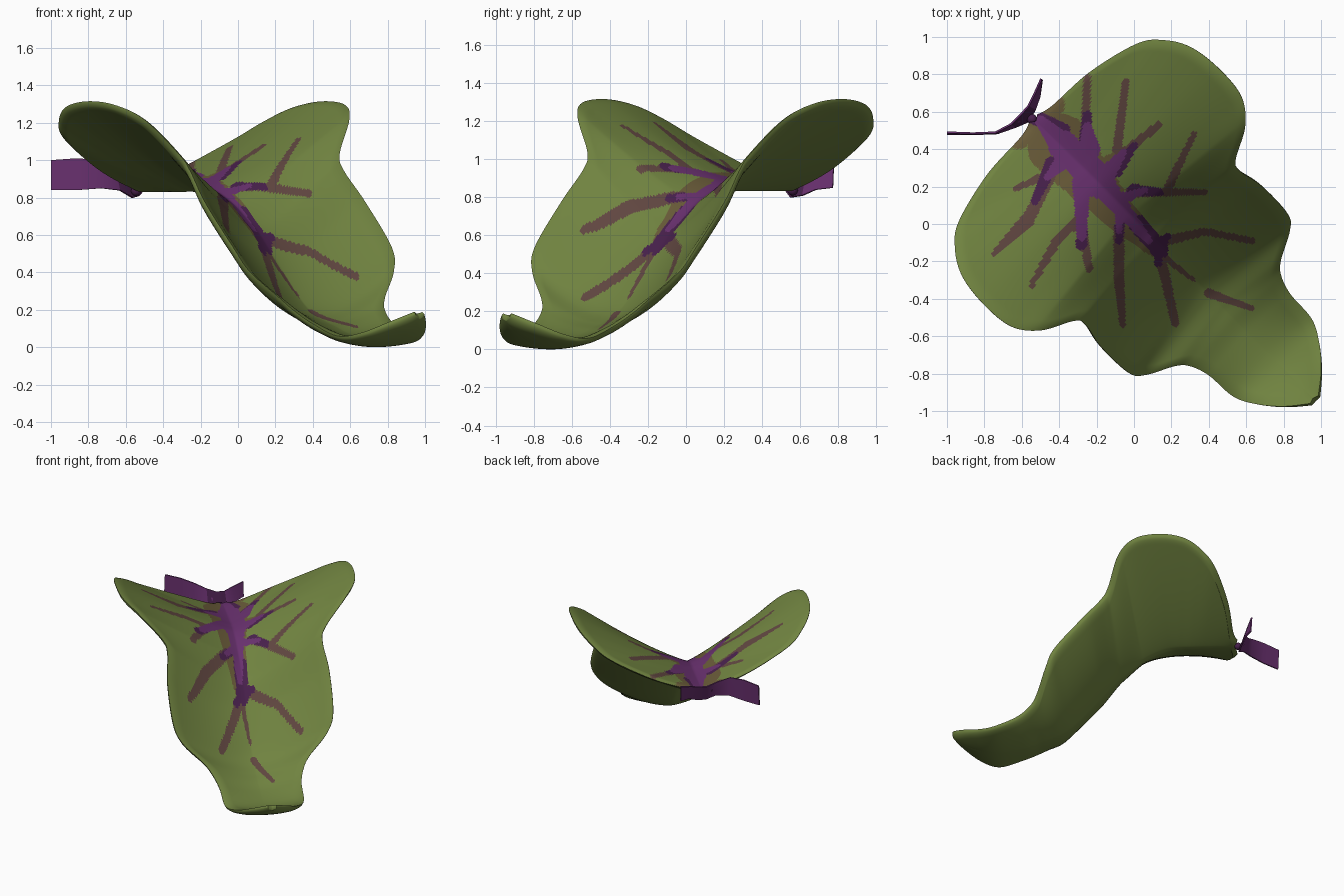
import bpy, bmesh, math
from mathutils import Vector


def material(name, r, g, b):
    m = bpy.data.materials.new(name)
    m.diffuse_color = [((c / 255 + 0.055) / 1.055) ** 2.4 for c in (r, g, b)] + [1]
    return m


GREEN = material("leaf green", 112, 131, 64)
OLIVE = material("olive brown", 104, 90, 56)
MAUVE = material("brown mauve", 96, 70, 64)
DARK = material("dark purple", 72, 32, 76)
PURPLE = material("purple", 104, 48, 110)
MATS = [GREEN, OLIVE, MAUVE, DARK, PURPLE]


def smooth_path(points, steps):
    """Catmull-Rom resampling of tuples."""
    pts = [points[0]] + points + [points[-1]]
    out = []
    for i in range(1, len(pts) - 2):
        for k in range(steps):
            t = k / steps
            out.append([0.5 * (2 * b + (c - a) * t + (2 * a - 5 * b + 4 * c - d) * t * t
                               + (3 * b - a - 3 * c + d) * t ** 3)
                        for a, b, c, d in zip(*pts[i - 1:i + 3])])
    return out + [list(points[-1])]


# Leaf ribs: midrib position, midrib height, edge position along, edge half width, edge height
RIBS = [
    (-.76, .88, -.78, .03, .88), (-.72, .88, -.757, .12, .90), (-.62, .88, -.742, .389, 1.01),
    (-.52, .88, -.672, .672, 1.15), (-.43, .88, -.582, .79, 1.24), (-.35, .88, -.453, .865, 1.31),
    (-.26, .87, -.269, .89, 1.34), (-.15, .83, -.078, .87, 1.32), (-.03, .76, .05, .773, 1.24),
    (.08, .67, .141, .61, 1.06), (.15, .61, .20, .582, .97), (.28, .46, .339, .607, .80),
    (.45, .27, .544, .60, .56), (.55, .19, .615, .545, .43), (.65, .145, .693, .40, .29),
    (.72, .12, .75, .344, .22), (.83, .08, .856, .308, .15), (1.0, .05, 1.03, .295, .085),
    (1.12, .065, 1.15, .232, .10), (1.25, .125, 1.257, .14, .15), (1.335, .19, 1.345, .03, .20)]

# Vein strokes seen from above: x0, y0, x1, y1, radius start, radius end
HALO = [(-.62, .47, -.44, .64, .07, .07), (-.40, .42, -.12, .10, .17, .10),
        (-.12, .10, .10, -.12, .10, .05), (-.15, .30, -.05, .38, .06, .03)]
THIN = [(-.26, .5, -.25, .78, .025, .02), (-.09, .4, -.045, .76, .025, .02),
        (-.08, .36, .13, .53, .025, .02), (-.02, .17, .38, .17, .028, .015),
        (.18, .19, .32, .48, .025, .015), (.13, -.1, .38, -.04, .028, .02),
        (.38, -.04, .63, -.09, .02, .018), (.40, -.37, .63, -.45, .025, .015),
        (-.45, .25, -.57, .02, .03, .035), (-.57, .02, -.75, -.16, .04, .015),
        (-.30, .02, -.42, -.10, .025, .025), (-.42, -.10, -.55, -.33, .025, .015),
        (-.27, -.05, -.24, -.24, .025, .02), (-.08, -.02, -.08, -.3, .03, .028),
        (-.08, -.3, -.06, -.54, .028, .018), (.13, -.12, .22, -.53, .03, .022),
        (-.45, .27, -.63, .19, .025, .015), (.14, -.16, .32, -.30, .02, .01)]
NODE = [(-.28, .12, -.28, -.11, .035, .03), (-.07, .12, -.08, -.09, .035, .02),
        (.02, .0, .14, -.14, .05, .045), (.11, -.12, .18, -.07, .035, .02),
        (.13, -.14, .13, -.21, .03, .02), (-.09, .28, .0, .42, .03, .02),
        (.0, .18, .14, .17, .035, .02), (-.26, .45, -.25, .58, .035, .025),
        (-.44, .32, -.53, .12, .04, .02), (-.55, .58, -.38, .50, .04, .04)]
MAIN = [(-.50, .55, -.38, .42, .03, .07), (-.38, .42, -.18, .22, .08, .085),
        (-.18, .22, .08, -.09, .07, .02), (-.24, .40, -.25, .52, .06, .025),
        (-.15, .26, -.06, .38, .05, .02), (-.28, .22, -.28, -.07, .05, .025),
        (-.08, .10, -.08, -.04, .03, .015), (-.36, .36, -.46, .25, .05, .02),
        (-.08, .13, .06, .18, .035, .015)]


def hits(x, y, strokes):
    for x0, y0, x1, y1, r0, r1 in strokes:
        dx, dy = x1 - x0, y1 - y0
        t = max(0, min(1, ((x - x0) * dx + (y - y0) * dy) / (dx * dx + dy * dy)))
        if math.hypot(x - x0 - t * dx, y - y0 - t * dy) < r0 + (r1 - r0) * t:
            return True
    return False


def make_object(name, bm, mats, angle):
    me = bpy.data.meshes.new(name)
    bm.normal_update()
    bm.to_mesh(me)
    bm.free()
    ob = bpy.data.objects.new(name, me)
    bpy.context.collection.objects.link(ob)
    for m in mats:
        me.materials.append(m)
    bpy.ops.object.select_all(action='DESELECT')
    ob.select_set(True)
    bpy.context.view_layer.objects.active = ob
    bpy.ops.object.shade_smooth_by_angle(angle=math.radians(angle))


def thicken(bm, thickness):
    """Add an underside and a rim below an open sheet; thickness is a function of the vertex."""
    bm.normal_update()
    top, faces = bm.verts[:], bm.faces[:]
    rim = [(l.vert, l.link_loop_next.vert) for f in faces for l in f.loops if l.edge.is_boundary]
    low = {v: bm.verts.new(v.co - v.normal * thickness(v)) for v in top}
    for f in faces:
        bm.faces.new([low[v] for v in reversed(f.verts)]).material_index = 0
    for a, b in rim:
        bm.faces.new((b, a, low[a], low[b]))


# Leaf blade: upper sheet swept over the ribs, mirrored across the midrib
COLS, ROUND = 80, 0.07
R = math.sqrt(0.5)
bm = bmesh.new()
grid, inset = [], {}
for um, zm, ue, ve, ze in smooth_path(RIBS, 12):
    row = []
    # cross-section: straight V at the back, rounder trough towards the tip
    power = 1.15 + 0.6 * max(0, min(1, (um + 0.05) / 0.3))
    for j in range(-COLS, COLS + 1):
        s = abs(j) / COLS
        u, v = um + (ue - um) * s, ve * j / COLS
        z = zm + (ze - zm) * s ** power
        # distance from the rim shapes the rounded edge
        d = (1 - s) * math.hypot(ue - um, ve) + max(0, 0.12 - ve) * 0.05
        k = max(0, 1 - d / ROUND)
        z -= 0.016 * k * k * min(1, ve / 0.3)
        vert = bm.verts.new(((u + v) * R + .013, (v - u) * R + .013, z))
        inset[vert] = k
        row.append(vert)
    grid.append(row)
for a, b in zip(grid, grid[1:]):
    for j in range(2 * COLS):
        f = bm.faces.new((a[j], b[j], b[j + 1], a[j + 1]))
        c = f.calc_center_median()
        for idx, strokes in ((4, MAIN), (3, NODE), (2, THIN), (1, HALO)):
            if hits(c.x, c.y, strokes):
                f.material_index = idx
                break
thicken(bm, lambda v: 0.006 + 0.034 * math.sqrt(max(0, 1 - inset[v] ** 2)))
drop = min(v.co.z for v in bm.verts)
bmesh.ops.translate(bm, verts=bm.verts[:], vec=(0, 0, -drop))
make_object("leaf_blade", bm, MATS, 80)

# Stalk: bent, twisted ribbon behind the leaf base (bottom x, y, z, top x, y, z)
RIBBON = [(-1, .475, .84, -1, .485, 1.0), (-.86, .475, .84, -.86, .48, 1.01),
          (-.73, .48, .85, -.74, .485, 1.0), (-.63, .515, .84, -.655, .53, .96),
          (-.56, .545, .80, -.60, .585, .93), (-.525, .61, .81, -.56, .63, .93),
          (-.50, .68, .84, -.53, .69, .95), (-.487, .77, .85, -.492, .775, .97)]
bm = bmesh.new()
prev = None
for i, p in enumerate(RIBBON):
    cur = (bm.verts.new(p[:3]), bm.verts.new(p[3:]))
    if prev:
        f = bm.faces.new((prev[0], cur[0], cur[1], prev[1]))
        f.material_index = int(i in (4, 5))
    prev = cur
thicken(bm, lambda v: 0.01)
make_object("stalk_ribbon", bm, [PURPLE, DARK], 30)

# Stalk joint: small knob joining ribbon and blade
bm = bmesh.new()
bmesh.ops.create_icosphere(bm, subdivisions=2, radius=0.028)
bmesh.ops.translate(bm, verts=bm.verts[:], vec=Vector((-.545, .56, .835)))
make_object("stalk_joint", bm, [DARK], 60)
